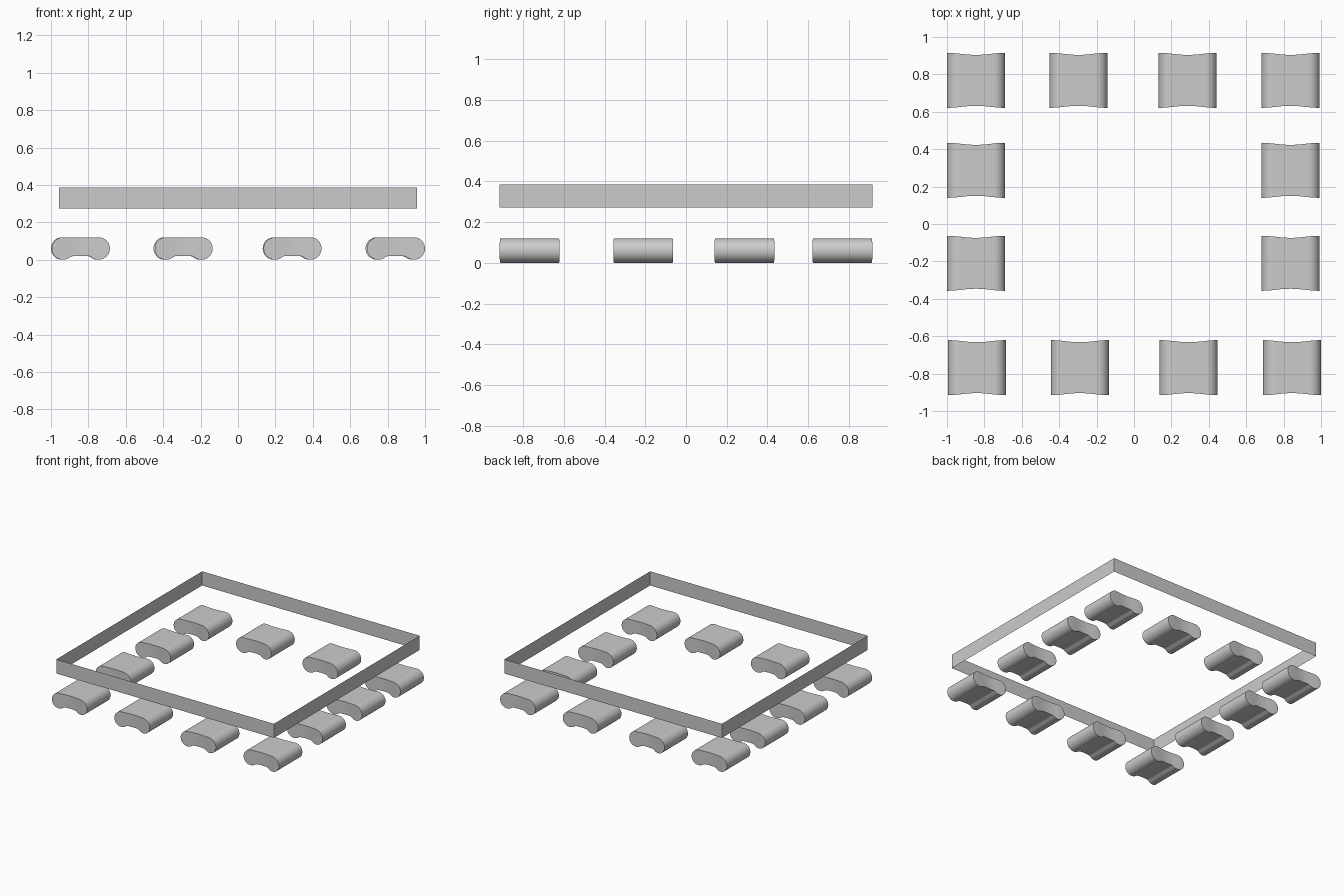
import bpy, bmesh, math

if "Cube" in bpy.data.objects:
    bpy.data.objects.remove(bpy.data.objects["Cube"])

R, W, D = 0.06, 0.31, 0.294   # end radius, pad width, pad depth
INSET = 0.011                 # how far the end faces dip in the middle


def pad_columns():
    """Columns (x, bottom z, top z) across the pad, left to right."""
    left = []
    for i in range(13):
        a = math.radians(132) * i / 12
        top = R + R * math.sin(a) if a < math.pi / 2 else 2 * R
        left.append((R - R * math.cos(a) - W / 2, R - R * math.sin(a), top))
    left += [(-0.045, 0.019, 2 * R), (-0.022, 0.02, 2 * R)]
    right = [(-x, b, t) for x, b, t in reversed(left)]
    return left + [(0, 0.02, 2 * R)] + right


def pad_mesh():
    bm = bmesh.new()
    rings = []
    for x, b, t in pad_columns():
        y = D / 2 - INSET * (0.5 + 0.5 * math.cos(2 * math.pi * x / W))
        rings.append([bm.verts.new(p) for p in
                      ((x, -y, b), (x, -y, t), (x, y, t), (x, y, b))])
    for p, q in zip(rings, rings[1:]):
        for i in range(4):
            j = (i + 1) % 4
            bm.faces.new((p[i], p[j], q[j], q[i]))
    bmesh.ops.remove_doubles(bm, verts=bm.verts, dist=1e-5)
    bmesh.ops.recalc_face_normals(bm, faces=bm.faces)
    me = bpy.data.meshes.new("pad")
    bm.to_mesh(me)
    bm.free()
    return me


# Twelve pads around the edge, sharing one mesh
pad = pad_mesh()
rows = [
    (0.768, (-0.845, -0.297, 0.287, 0.837)),
    (0.287, (-0.845, 0.837)),
    (-0.21, (-0.845, 0.837)),
    (-0.768, (-0.84, -0.29, 0.292, 0.845)),
]
pads = []
for y, xs in rows:
    for x in xs:
        ob = bpy.data.objects.new("pad", pad)
        ob.location = (x, y, 0)
        bpy.context.collection.objects.link(ob)
        pads.append(ob)
bpy.ops.object.select_all(action='DESELECT')
pads[0].select_set(True)
bpy.context.view_layer.objects.active = pads[0]
bpy.ops.object.shade_smooth_by_angle(angle=math.radians(35))

# Thin open band floating above the pads
FX, FY, Z0, Z1 = 0.956, 0.915, 0.273, 0.385
corners = [(-FX, -FY), (FX, -FY), (FX, FY), (-FX, FY)]
verts = [(x, y, z) for z in (Z0, Z1) for x, y in corners]
faces = [(i, (i + 1) % 4, (i + 1) % 4 + 4, i + 4) for i in range(4)]
band = bpy.data.meshes.new("band")
band.from_pydata(verts, [], faces)
bpy.context.collection.objects.link(bpy.data.objects.new("band", band))
